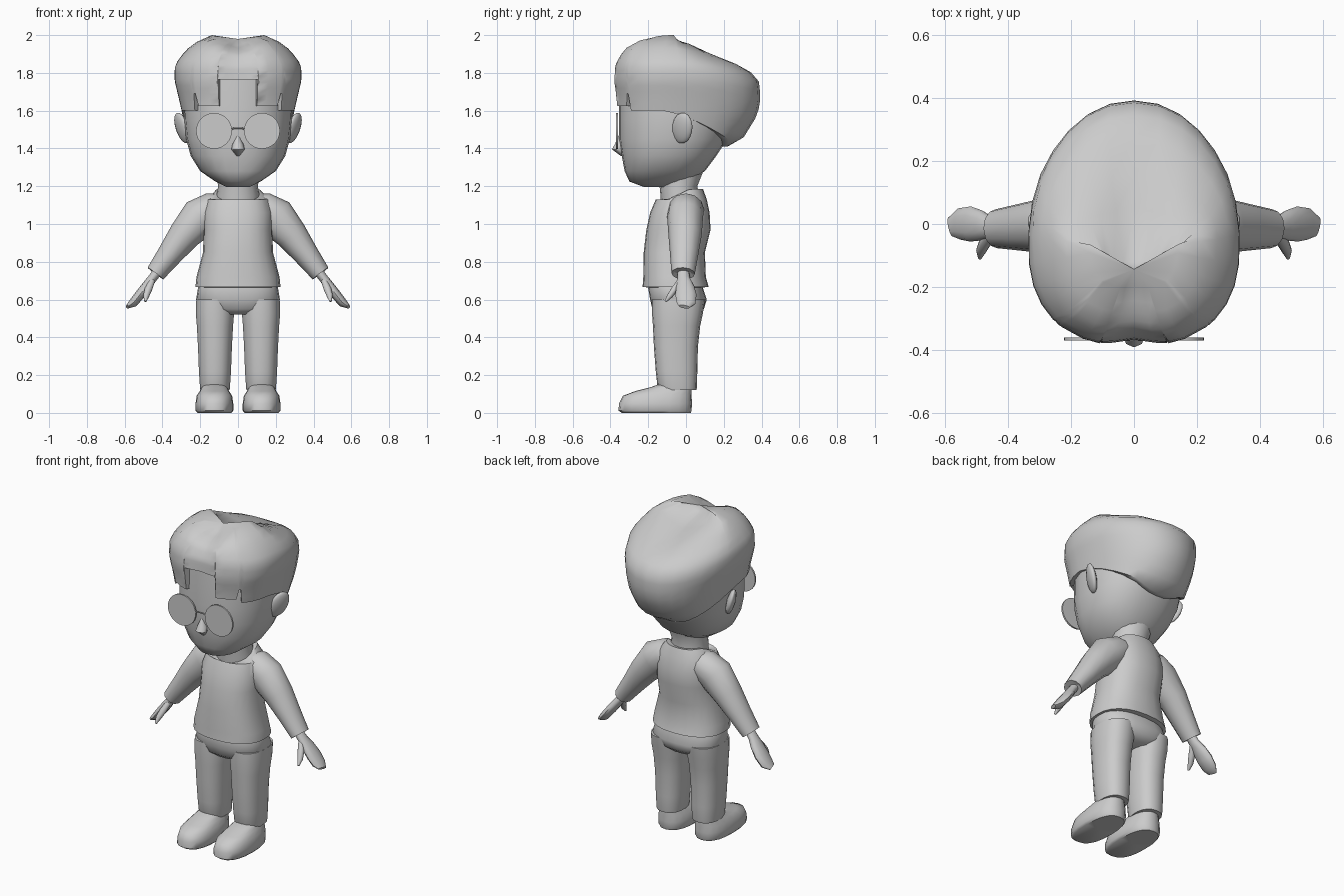
import bpy, math
from mathutils import Vector

cube = bpy.data.objects.get("Cube")
if cube:
    bpy.data.objects.remove(cube)

GREY = (0.6, 0.6, 0.6, 1)
mat = bpy.data.materials.new("plain grey")
mat.use_nodes = True
mat.diffuse_color = GREY
mat.node_tree.nodes["Principled BSDF"].inputs["Base Color"].default_value = GREY


def finish(obj, angle=50):
    if not obj.data.materials:
        obj.data.materials.append(mat)
    bpy.ops.object.select_all(action="DESELECT")
    obj.select_set(True)
    bpy.context.view_layer.objects.active = obj
    bpy.ops.object.mode_set(mode="EDIT")
    bpy.ops.mesh.select_all(action="SELECT")
    bpy.ops.mesh.normals_make_consistent(inside=False)
    bpy.ops.object.mode_set(mode="OBJECT")
    bpy.ops.object.shade_smooth_by_angle(angle=math.radians(angle))
    return obj


def skin(name, rings, angle=50):
    """Bridge equal rings of points and close both ends."""
    n = len(rings[0])
    verts = [p for ring in rings for p in ring]
    faces = [(i * n + j, i * n + (j + 1) % n, (i + 1) * n + (j + 1) % n, (i + 1) * n + j)
             for i in range(len(rings) - 1) for j in range(n)]
    for start in (0, (len(rings) - 1) * n):
        ring = range(start, start + n)
        verts.append(sum((Vector(verts[k]) for k in ring), Vector()) / n)
        faces += [(start + j, start + (j + 1) % n, len(verts) - 1) for j in range(n)]
    mesh = bpy.data.meshes.new(name)
    mesh.from_pydata([tuple(v) for v in verts], [], faces)
    obj = bpy.data.objects.new(name, mesh)
    bpy.context.collection.objects.link(obj)
    return finish(obj, angle)


def power(v, e):
    return math.copysign(abs(v) ** e, v)


def oval(z, rx, front, back, a, e=1.0, cx=0.0, mid=None):
    """Point on a level oval; a = 0 points to the front."""
    mid = (front + back) / 2 if mid is None else mid
    c = math.cos(a)
    x, depth = power(math.sin(a), e), power(c, e)
    return Vector((cx + rx * x, mid + (front - mid) * depth if c > 0 else mid + (mid - back) * depth, z))


def stack(name, rows, n=20, e=1.0, cx=0.0, tilt=None, angle=50):
    rings = [[oval(*r, 2 * math.pi * j / n, e, cx) for j in range(n)] for r in rows]
    if tilt:
        for p in rings[-1]:
            p.z += tilt(p)
    return skin(name, rings, angle)


def tube(name, path, n=12):
    """Limb along a path; each stop is x, y, z, in-plane radius, depth radius."""
    pts = [Vector(p[:3]) for p in path]
    rings = []
    for i, p in enumerate(path):
        d = (pts[min(i + 1, len(pts) - 1)] - pts[max(i - 1, 0)]).normalized()
        u = d.cross(Vector((0, 1, 0))).normalized()
        v = u.cross(d)
        rings.append([pts[i] + u * p[3] * math.cos(t) + v * p[4] * math.sin(t)
                      for t in (2 * math.pi * j / n for j in range(n))])
    return skin(name, rings)


def blend(table, z):
    for lo, hi in zip(table, table[1:]):
        if z <= hi[0]:
            t = max(0, (z - lo[0]) / (hi[0] - lo[0]))
            return [a + (b - a) * t for a, b in zip(lo[1:], hi[1:])]
    return table[-1][1:]


# Head and neck
stack("head", [(1.195, .06, -.22, -.04), (1.225, .12, -.30, .02), (1.28, .20, -.325, .10),
               (1.36, .25, -.34, .16), (1.45, .275, -.355, .22), (1.55, .285, -.355, .25),
               (1.65, .29, -.355, .28), (1.77, .28, -.35, .25), (1.84, .2, -.25, .15)], 24, .88)
stack("neck", [(1.06, .11, -.13, .07), (1.15, .115, -.135, .07), (1.2, .105, -.14, .06),
               (1.3, .12, -.15, .1)], 16)

# Hair: columns rise from a stepped hairline to a parted crown
SHAPE = [(1.40, .25, -.32, .20), (1.45, .27, -.35, .30), (1.58, .295, -.37, .38),
         (1.67, .315, -.375, .395), (1.76, .337, -.39, .385), (1.84, .335, -.385, .31),
         (1.88, .31, -.37, .20), (1.93, .265, -.345, .09), (1.97, .21, -.29, .0), (2.0, .14, -.22, -.12)]


def hairline(a):
    s, c = abs(math.sin(a)), math.cos(a)
    if c > 0:
        return 1.765 if s < .25 else 1.625 if s < .64 else 1.69 if s < .7 else 1.6
    return 1.59 + .18 * c


half = [0, 8, 14, 15, 24, 39, 41, 43, 46, 58, 70, 82, 94, 106, 118, 130, 142, 154, 167]
angles = [math.radians(d) for d in half + [180] + [360 - d for d in reversed(half[1:])]]
rings = []
for k in range(-1, 13):
    ring = []
    for a in angles:
        low = hairline(a)
        z = low + (2.0 - low) * max(k, 0) / 12
        rx, front, back = blend(SHAPE, z)
        shrink = .86 if k < 0 else 1
        p = oval(z, rx * shrink, front * shrink, back * shrink, a, .82 if math.cos(a) > 0 else .95, 0, -.06)
        if z > 1.8:
            p.z -= .055 * max(0, 1 - abs(p.x) / .14) * (z - 1.8) / .2
        if z > 1.76 and math.cos(a) > 0:
            p.y += .022 * max(0, 1 - abs(p.x) / .12)
        ring.append(p)
    rings.append(ring)
skin("hair", rings, 60)

# Nose
stack("nose", [(1.36, .008, -.345, -.32), (1.395, .035, -.392, -.32), (1.42, .03, -.378, -.32),
               (1.47, .008, -.355, -.32)], 8)

# Sweater body with a scooped neckline
stack("sweater_body", [(.665, .205, -.21, .10), (.667, .225, -.23, .12), (.72, .22, -.226, .105),
                       (.85, .185, -.224, .10), (.97, .182, -.21, .13), (1.06, .185, -.19, .125),
                       (1.13, .165, -.16, .11), (1.185, .12, -.14, .09)], 24, .85,
      tilt=lambda p: -.075 * max(0, (.02 - p.y) / .16))

# Trouser seat
stack("trouser_seat", [(.52, .09, -.14, .06), (.55, .19, -.178, .095), (.6, .222, -.19, .11),
                       (.66, .212, -.2, .09), (.72, .2, -.18, .08)], 24, .8)

# Spectacles
for side, tag in ((1, "left"), (-1, "right")):
    bpy.ops.mesh.primitive_cylinder_add(vertices=32, radius=.095, depth=.01,
                                        location=(side * .127, -.366, 1.493), rotation=(math.pi / 2, 0, 0))
    bpy.context.object.name = tag + "_lens"
    finish(bpy.context.object, 30)
tube("lens_bridge", [(-.036, -.366, 1.5, .004, .004), (-.02, -.368, 1.508, .004, .004),
                     (.02, -.368, 1.508, .004, .004), (.036, -.366, 1.5, .004, .004)], 6)

# Paired parts
for s, tag in ((1, "left_"), (-1, "right_")):
    def limb(name, path):
        tube(tag + name, [(s * p[0], *p[1:]) for p in path])

    limb("sleeve", [(.08, .0, 1.09, .07, .08), (.13, .0, 1.08, .09, .095), (.2, -.005, 1.035, .107, .095),
                    (.285, -.005, .94, .085, .088), (.36, -.01, .84, .067, .075),
                    (.437, -.015, .738, .052, .062), (.43, -.015, .747, .03, .04)])
    limb("hand", [(.42, -.015, .755, .025, .03), (.455, -.012, .71, .024, .034), (.485, -.005, .67, .026, .048),
                  (.52, -.0, .625, .026, .056), (.555, -.0, .582, .024, .05), (.585, -.01, .562, .01, .03)])
    limb("thumb", [(.455, -.03, .70, .016, .016), (.474, -.06, .655, .02, .018),
                   (.486, -.085, .62, .016, .015), (.49, -.108, .59, .006, .006)])
    stack(tag + "trouser_leg", [(.12, .078, -.145, .055), (.13, .08, -.15, .057), (.22, .086, -.16, .06),
                                (.35, .091, -.17, .063), (.46, .097, -.175, .075), (.53, .103, -.18, .09),
                                (.6, .1, -.18, .1)], 18, .85, s * .122)
    stack(tag + "shoe", [(0, .09, -.34, .025), (.012, .1, -.357, .03), (.05, .1, -.355, .031),
                         (.09, .094, -.335, .03), (.115, .078, -.27, .03), (.135, .068, -.19, .028),
                         (.15, .06, -.15, .02)], 20, .82, s * .125)
    bpy.ops.mesh.primitive_uv_sphere_add(segments=12, ring_count=8, location=(s * .295, -.02, 1.508))
    ear = bpy.context.object
    ear.name = tag + "ear"
    ear.scale = (.025, .06, .086)
    ear.rotation_euler = (math.radians(-18), s * math.radians(14), s * math.radians(-28))
    finish(ear)
